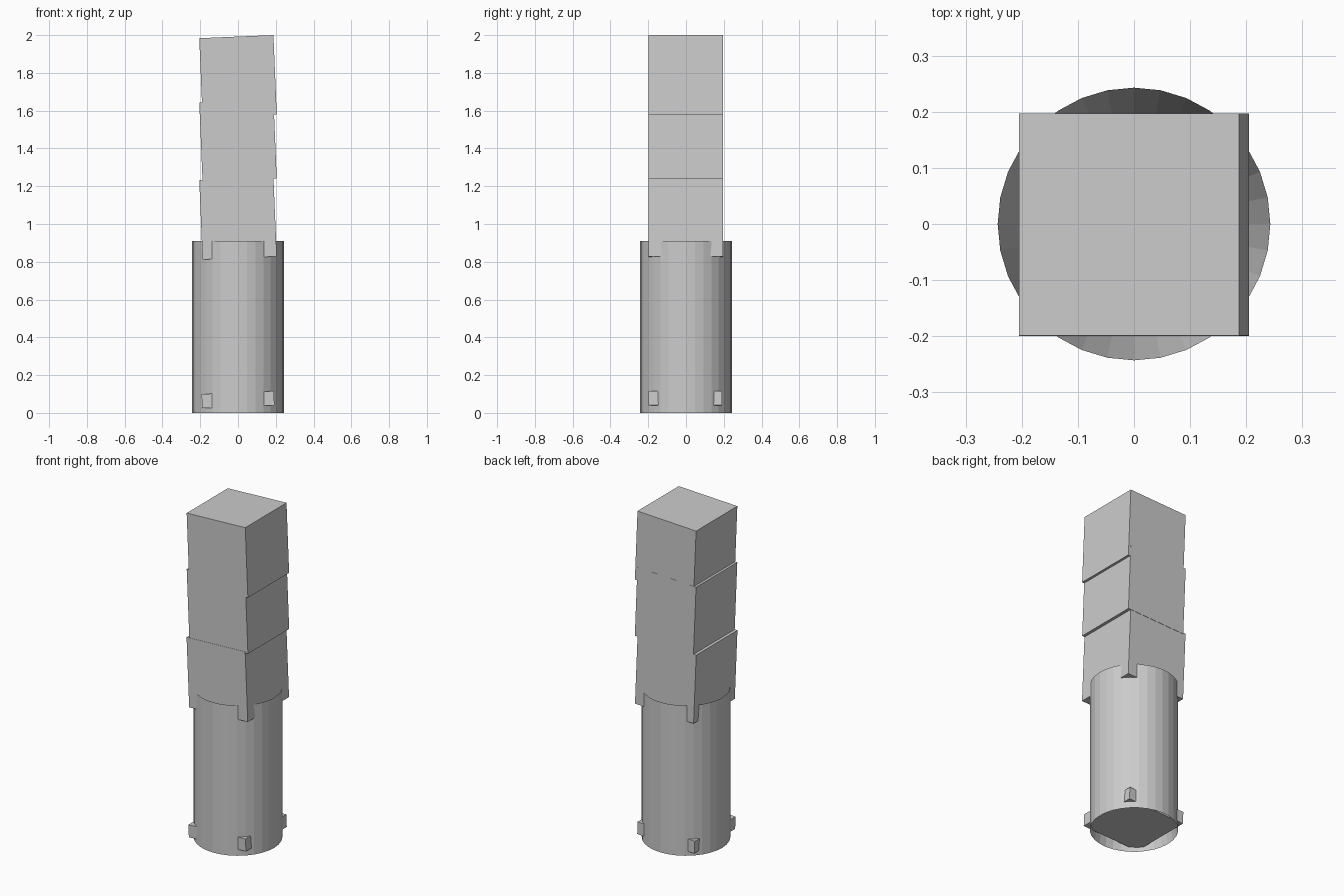
import bpy, bmesh, math
from mathutils import Matrix

if "Cube" in bpy.data.objects:
    bpy.data.objects.remove(bpy.data.objects["Cube"])

TILT = math.radians(-2.4)


def add_object(name, bm):
    bmesh.ops.recalc_face_normals(bm, faces=bm.faces)
    mesh = bpy.data.meshes.new(name)
    bm.to_mesh(mesh)
    bm.free()
    obj = bpy.data.objects.new(name, mesh)
    bpy.context.collection.objects.link(obj)
    return obj


def tilted_box(name, location, size):
    bm = bmesh.new()
    bmesh.ops.create_cube(bm, size=1)
    bmesh.ops.scale(bm, vec=size, verts=bm.verts)
    obj = add_object(name, bm)
    obj.matrix_world = Matrix.Translation(location) @ Matrix.Rotation(TILT, 4, 'Y')
    return obj


def lathe_loop(name, profile, sides):
    bm = bmesh.new()
    rings = []
    for r, z in profile:
        rings.append([bm.verts.new((r * math.cos(2 * math.pi * i / sides),
                                    r * math.sin(2 * math.pi * i / sides), z))
                      for i in range(sides)])
    for a, b in zip(rings, rings[1:] + rings[:1]):
        for i in range(sides):
            j = (i + 1) % sides
            bm.faces.new((a[i], a[j], b[j], b[i]))
    return add_object(name, bm)


# Round sleeve, open at both ends with funnel-shaped inner walls
lathe_loop("round_sleeve", [(0.243, 0), (0.243, 0.91), (0.19, 0.6), (0.19, 0.31)], 32)

# Three overlapping square blocks, each leaning slightly
tilted_box("upper_block", (0, -0.001, 1.782), (0.393, 0.395, 0.42))
tilted_box("middle_block", (0, -0.0005, 1.442), (0.393, 0.395, 0.42))
tilted_box("lower_block", (0, -0.002, 1.03), (0.393, 0.395, 0.42))

# Thin slab inside the sleeve, its corners poking through the wall
tilted_box("base_slab", (0, -0.004, 0.07), (0.383, 0.391, 0.075))
